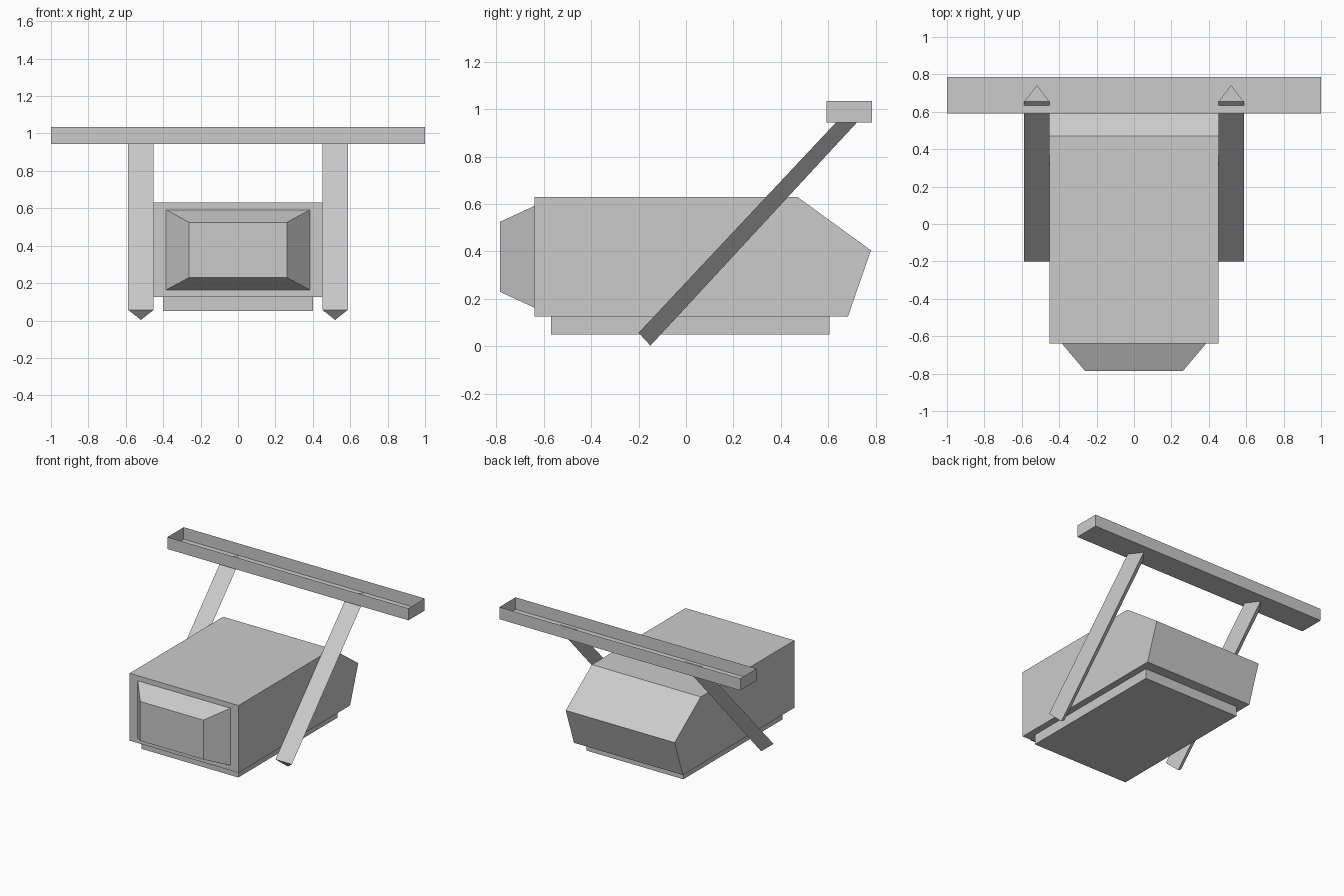
import bpy, bmesh

if "Cube" in bpy.data.objects:
    bpy.data.objects.remove(bpy.data.objects["Cube"])


def mesh_object(name, bm):
    bmesh.ops.recalc_face_normals(bm, faces=bm.faces)
    mesh = bpy.data.meshes.new(name)
    bm.to_mesh(mesh)
    bm.free()
    obj = bpy.data.objects.new(name, mesh)
    bpy.context.collection.objects.link(obj)
    return obj


def loft(name, ring_a, ring_b, cap_a=True, cap_b=True):
    """Join two matching rings of points with flat sides and optional caps."""
    bm = bmesh.new()
    a = [bm.verts.new(p) for p in ring_a]
    b = [bm.verts.new(p) for p in ring_b]
    n = len(a)
    for i in range(n):
        j = (i + 1) % n
        bm.faces.new((a[i], a[j], b[j], b[i]))
    if cap_a:
        bm.faces.new(a)
    if cap_b:
        bm.faces.new(b)
    return mesh_object(name, bm)


def rect_xy(x, y0, y1, z):
    return [(-x, y0, z), (x, y0, z), (x, y1, z), (-x, y1, z)]


def rect_xz(x, y, z0, z1):
    return [(-x, y, z0), (x, y, z0), (x, y, z1), (-x, y, z1)]


# Main housing: side profile extruded across x
profile = [(-0.64, 0.125), (0.683, 0.125), (0.78, 0.405), (0.47, 0.63), (-0.64, 0.63)]
loft("housing", [(-0.452, y, z) for y, z in profile], [(0.452, y, z) for y, z in profile])

# Tapered front block
loft("front_block", rect_xz(0.385, -0.64, 0.163, 0.592), rect_xz(0.262, -0.785, 0.23, 0.525))

# Base plinth
loft("base_plinth", rect_xy(0.402, -0.57, 0.605, 0.05), rect_xy(0.402, -0.57, 0.605, 0.125))

# Thin open tray across the top
loft("top_tray", rect_xy(1.0, 0.592, 0.785, 0.945), rect_xy(1.0, 0.592, 0.785, 1.035), cap_b=False)

# Slanted triangular arms: square-cut foot, level-cut top inside the tray
for side, label in ((-1, "left"), (1, "right")):
    cx = 0.519 * side
    foot = [(cx - 0.068, -0.2, 0.057), (cx + 0.068, -0.2, 0.057), (cx, -0.15, 0.003)]
    top = [(cx - 0.068, 0.654, 0.967), (cx + 0.068, 0.654, 0.967), (cx, 0.742, 0.967)]
    loft(label + "_arm", foot, top)
